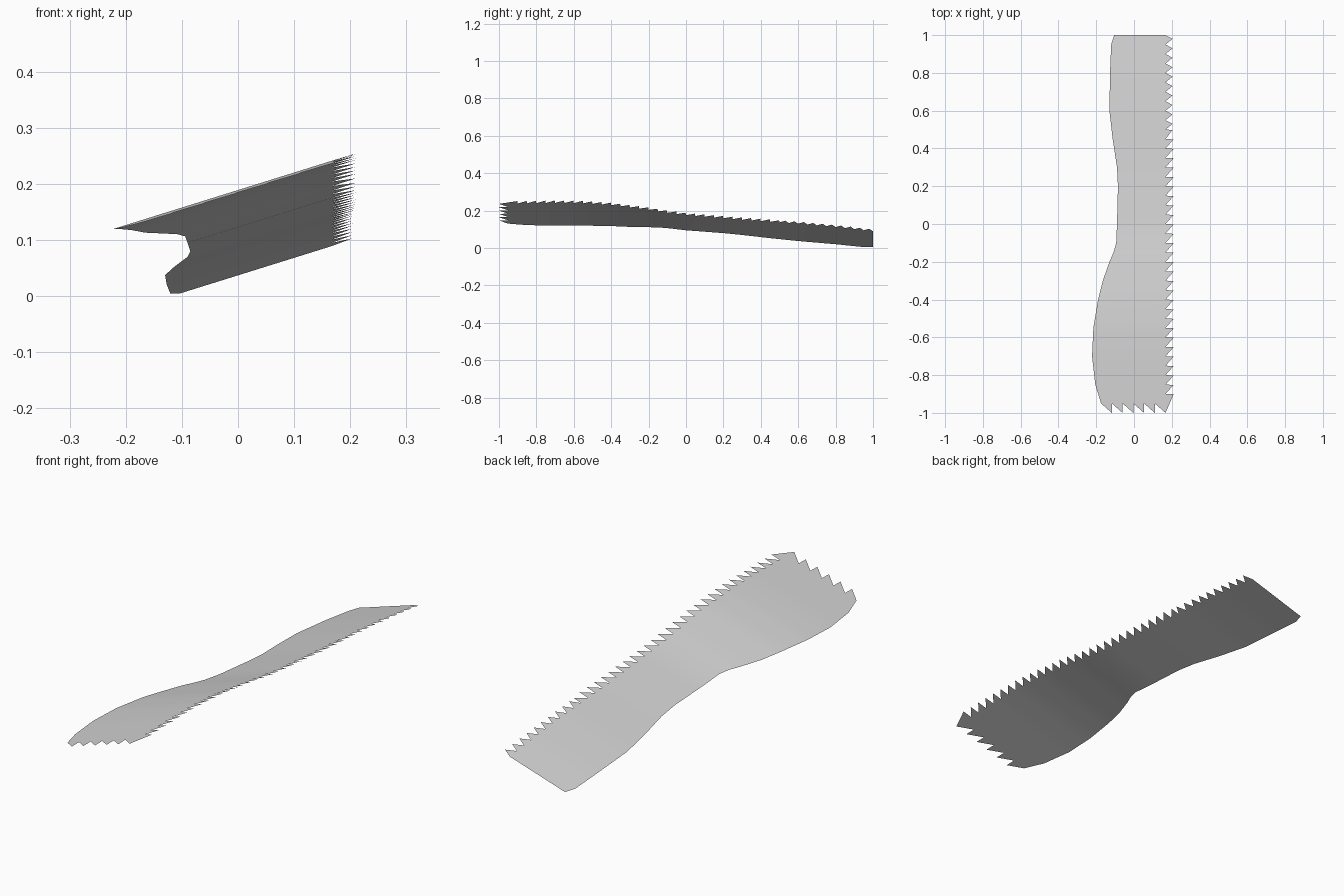
import bpy, bmesh

cube = bpy.data.objects.get("Cube")
if cube:
    bpy.data.objects.remove(cube)

# Blade profiles along y: smooth-edge x, and height of the centre line
BACK_EDGE = [(-0.97, -0.168), (-0.85, -0.205), (-0.7, -0.222), (-0.55, -0.215),
             (-0.4, -0.19), (-0.3, -0.165), (-0.2, -0.13), (-0.12, -0.095),
             (0.0, -0.09), (0.2, -0.085), (0.3, -0.09), (0.45, -0.113),
             (0.6, -0.13), (0.8, -0.127), (0.97, -0.12), (1.0, -0.105)]
HEIGHT = [(-1.0, 0.184), (-0.7, 0.189), (-0.55, 0.187), (-0.4, 0.177),
          (-0.2, 0.152), (-0.1, 0.136), (0.0, 0.123), (0.3, 0.098),
          (0.6, 0.078), (0.8, 0.06), (1.0, 0.037)]
TILT = 0.312
ROOT_X, TIP_X = 0.167, 0.21
START, PITCH, ROWS, COLS = -0.95, 0.05, 39, 6


def lerp(points, t):
    for (a, u), (b, v) in zip(points, points[1:]):
        if t <= b:
            return u + (v - u) * max(0, t - a) / (b - a)
    return points[-1][1]


bm = bmesh.new()


def vert(x, y):
    return bm.verts.new((x, y, lerp(HEIGHT, y) + TILT * x))


# Blade body as a strip of rows
grid = []
for j in range(ROWS + 1):
    y = START + j * PITCH
    left = lerp(BACK_EDGE, y)
    grid.append([vert(left + (ROOT_X - left) * i / COLS, y) for i in range(COLS + 1)])
for low, high in zip(grid, grid[1:]):
    for i in range(COLS):
        bm.faces.new((low[i], low[i + 1], high[i + 1], high[i]))

# Saw teeth along the long edge
for j in range(1, ROWS):
    a, b = grid[j][-1], grid[j + 1][-1]
    lean = 0.02 if b.co.y > 0.55 else 0.002
    reach = TIP_X if b.co.y < 0.5 else TIP_X - 0.006
    bm.faces.new((a, vert(reach, b.co.y - lean), b))

# Saw teeth across the front end, with the cut corner
front = grid[0]
for i in range(COLS):
    a, b = front[i], front[i + 1]
    tip = vert(b.co.x, -1)
    bm.faces.new((a, tip, b))
bm.faces.new((front[-1], tip, vert(TIP_X, -0.9), grid[1][-1]))

bm.normal_update()
mesh = bpy.data.meshes.new("saw_blade")
bm.to_mesh(mesh)
bm.free()
blade = bpy.data.objects.new("saw_blade", mesh)
bpy.context.collection.objects.link(blade)

# Plain light steel
steel = bpy.data.materials.new("light_steel")
steel.use_nodes = True
colour = (0.65, 0.65, 0.65, 1)
steel.diffuse_color = colour
steel.node_tree.nodes["Principled BSDF"].inputs["Base Color"].default_value = colour
mesh.materials.append(steel)

bpy.context.view_layer.objects.active = blade
blade.select_set(True)
bpy.ops.object.shade_smooth_by_angle()
